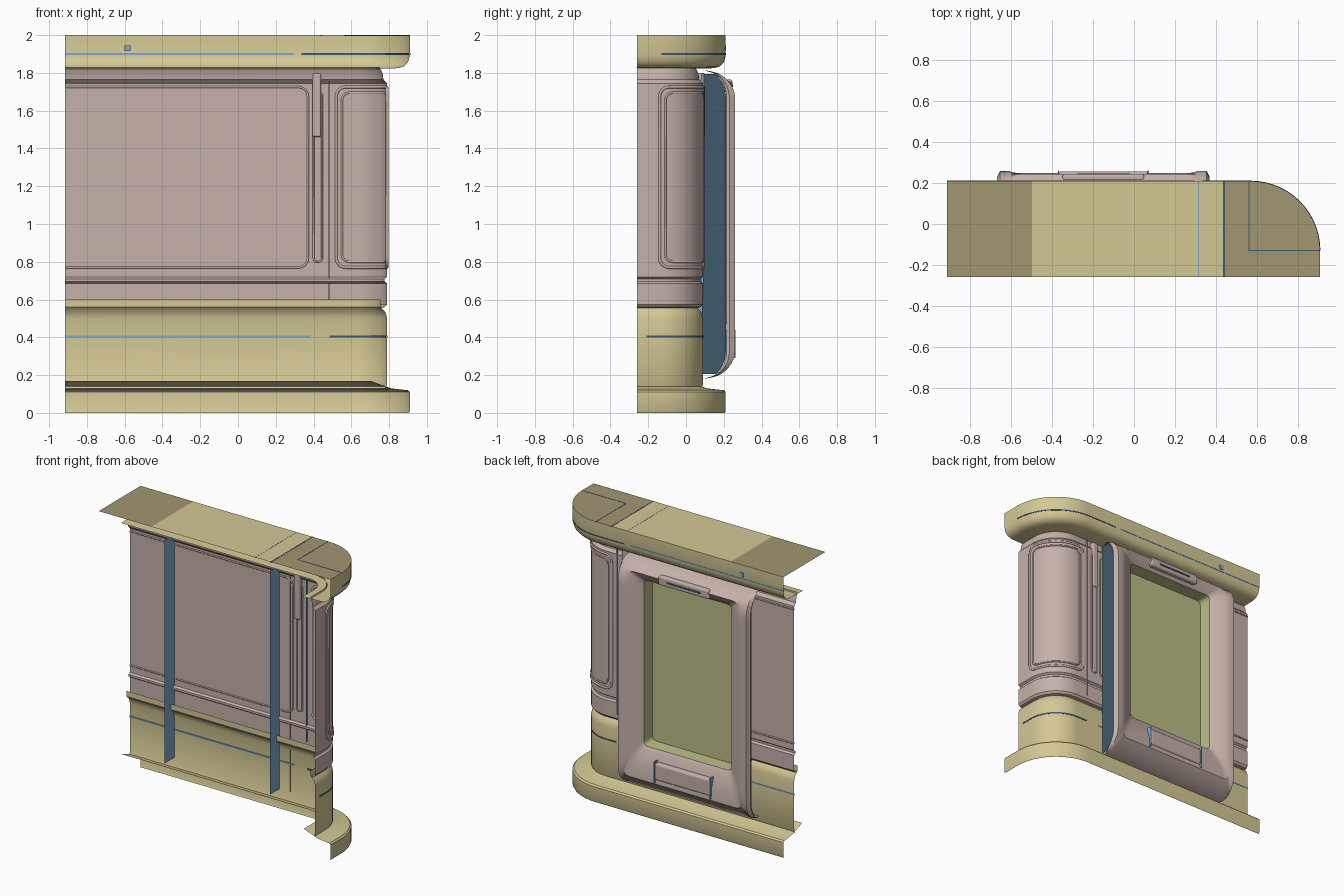
import bpy, bmesh
from math import sin, cos, pi, sqrt, radians

if "Cube" in bpy.data.objects:
    bpy.data.objects.remove(bpy.data.objects["Cube"])

def mat(name, rgb):
    m = bpy.data.materials.new(name)
    m.diffuse_color = (*rgb, 1)
    m.use_nodes = True
    m.node_tree.nodes["Principled BSDF"].inputs["Base Color"].default_value = m.diffuse_color
    return m

KHAKI = mat("khaki", (0.66, 0.58, 0.30))
DARK = mat("dark_khaki", (0.36, 0.31, 0.17))
PINK = mat("dusty_pink", (0.56, 0.44, 0.40))
OLIVE = mat("olive_glass", (0.50, 0.50, 0.24))
BLUE = mat("blue", (0.20, 0.40, 0.62))
NAVY = mat("navy", (0.05, 0.10, 0.15))

def make(name, verts, faces, m, smooth=True):
    me = bpy.data.meshes.new(name)
    me.from_pydata(verts, [], faces)
    ob = bpy.data.objects.new(name, me)
    bpy.context.collection.objects.link(ob)
    me.materials.append(m)
    if smooth:
        bpy.ops.object.select_all(action='DESELECT')
        ob.select_set(True)
        bpy.context.view_layer.objects.active = ob
        bpy.ops.object.shade_smooth_by_angle(angle=radians(35))
    return ob

# plan path: long wall at y=.09, quarter turn, short return wall at x=.79
X0, CX, CY, R = -0.915, 0.57, -0.13, 0.22
L1, LA = CX - X0, R * pi / 2
END = L1 + LA + 0.13

def at(s, o=0.0):
    if s <= L1:
        return X0 + s, CY + R + o
    if s <= L1 + LA:
        a = (s - L1) / R
        return CX + (R + o) * sin(a), CY + (R + o) * cos(a)
    return CX + R + o, CY - (s - L1 - LA)

def stations(s0=0, s1=END, n=14):
    mid = [L1 + LA * i / n for i in range(n + 1)]
    return [s0] + [s for s in mid if s0 < s < s1] + [s1]

def sweep(name, prof, m, s0=0, s1=END):
    st, k = stations(s0, s1), len(prof)
    v = [(*at(s, o), z) for s in st for o, z in prof]
    f = [(i*k+j, (i+1)*k+j, (i+1)*k+j+1, i*k+j+1)
         for i in range(len(st)-1) for j in range(k-1)]
    return make(name, v, f, m)

def box(name, x, y, z, m, bevel=0):
    v = [(a, b, c) for a in x for b in y for c in z]
    f = [(0, 1, 3, 2), (4, 6, 7, 5), (0, 4, 5, 1), (2, 3, 7, 6), (0, 2, 6, 4), (1, 5, 7, 3)]
    ob = make(name, v, f, m, False)
    if bevel:
        b = ob.modifiers.new("bevel", 'BEVEL')
        b.width, b.segments = bevel, 3
    return ob

# swept wall shells
sweep("base_skirt", [(.115, 0), (.12, .01), (.12, .11), (.11, .12), (.02, .13), (-.09, .17)], KHAKI)
sweep("lower_wall", [(-.01, .13), (0, .15), (0, .50), (-.01, .535), (-.035, .56), (-.035, .60)], KHAKI)
sweep("upper_wall", [(-.035, .555), (-.012, .56), (0, .575), (0, .685), (-.014, .695), (-.014, .71),
                     (0, .72), (0, 1.745), (-.02, 1.765), (-.025, 1.80), (-.04, 1.83)], PINK)
sweep("cap_fascia", [(-.10, 1.82), (.06, 1.825), (.09, 1.835), (.11, 1.855), (.12, 1.89), (.12, 2.0)], KHAKI)

# cap top in three slabs
def plate(name, s0, s1, m):
    pts = [at(s, .12) for s in stations(s0, s1)]
    v = [(x, y, 2.0) for x, y in pts] + [(pts[-1][0], -.26, 2.0), (pts[0][0], -.26, 2.0)]
    if s1 == END:
        v.pop(-2)
    make(name, v, [tuple(reversed(range(len(v))))], m, False)
plate("cap_top_left", 0, .415, DARK)
plate("cap_top_middle", .415, 1.355, KHAKI)
plate("cap_top_corner", 1.355, END, DARK)
box("top_seam", (.436, .444), (-.26, .21), (1.995, 2.001), NAVY)
box("top_seam_thin", (.314, .318), (-.26, .21), (1.995, 2.001), BLUE)
box("corner_seam_y", (.56, .566), (-.13, .21), (1.995, 2.001), NAVY)
box("corner_seam_x", (.56, .91), (-.133, -.127), (1.995, 2.001), NAVY)

# thin inlaid stripes
def stripe(name, o, z, h, m, s0, s1):
    sweep(name, [(o-.006, z-h), (o+.002, z-h), (o+.002, z+h), (o-.006, z+h), (o-.006, z-h)], m, s0, s1)
stripe("lower_stripe", 0, .405, .005, BLUE, 0, 1.3)
stripe("lower_stripe_corner", 0, .405, .005, NAVY, 1.40, END - .05)
stripe("cap_stripe", .12, 1.9, .004, BLUE, 0, 1.21)
stripe("cap_stripe_corner", .12, 1.9, .004, NAVY, 1.25, END - .13)

# raised panel borders, laid out along the wall path
def border(name, s0, s1, z0, z1, r, w, is_open=False):
    pts = []
    for cs, cz, a0 in ((s1-r, z0+r, -90), (s1-r, z1-r, 0), (s0+r, z1-r, 90), (s0+r, z0+r, 180)):
        if is_open and a0 in (90, 180):
            pts.append((s0, z1 if a0 == 90 else z0))
            continue
        pts += [(cs + r*cos(radians(a0+t*15)), cz + r*sin(radians(a0+t*15))) for t in range(7)]
    if not is_open:
        full = []
        for (a, b), (c, d) in zip(pts, pts[1:] + pts[:1]):
            n = max(1, int(abs(c-a) / .03))
            full += [(a+(c-a)*i/n, b+(d-b)*i/n) for i in range(n)]
        pts = full
    else:
        pts = pts[-1:] + pts[:-1]
    cu = bpy.data.curves.new(name, 'CURVE')
    cu.dimensions, cu.bevel_depth, cu.bevel_resolution = '3D', w, 1
    sp = cu.splines.new('POLY')
    sp.points.add(len(pts) - 1)
    for p, (s, z) in zip(sp.points, pts):
        p.co = (*at(s), z, 1)
    sp.use_cyclic_u = not is_open
    cu.materials.append(PINK)
    bpy.context.collection.objects.link(bpy.data.objects.new(name, cu))
border("long_panel_border", 0, 1.285, .77, 1.725, .05, .006, True)
border("corner_panel_outer", 1.435, 1.84, .77, 1.725, .05, .008)
border("corner_panel_inner", 1.465, 1.81, .80, 1.695, .04, .006)
border("narrow_panel_border", 1.315, 1.36, .80, 1.70, .02, .005)
box("wall_clip", (.395, .44), (.06, .10), (1.46, 1.80), PINK, .012)
box("corner_seam", (.478, .484), (.08, .093), (.60, 1.80), BLUE)

# window frame: rings running up one side and down the other
FX = -0.15
U = [0, .004, .012, .025, .042, .062, .085, .11, .3, .5]
U = U + [1 - u for u in reversed(U[:-1])]
def bulge(z, top):
    d, e = min(z - .18, 1.815 - z), .15
    k = 0 if d >= e else (e - max(d, 0)) / e
    return .09 + (top - .09) * sqrt(max(0, 1 - k * k))

def ring(hx, z0, z1, r, y):
    right = []
    for u in U:
        z = z0 + (z1 - z0) * u
        d = min(z - z0, z1 - z)
        dx = r - sqrt(max(0, r*r - (r-d)**2)) if d < r else 0
        right.append((hx - dx, y(z) if callable(y) else y, z))
    return [(FX+x, a, z) for x, a, z in right] + [(FX-x, a, z) for x, a, z in reversed(right)]

def loft(name, rings, m, fill=False):
    n = len(rings[0])
    v = [p for r in rings for p in r]
    f = [(i*n+j, i*n+(j+1) % n, (i+1)*n+(j+1) % n, (i+1)*n+j)
         for i in range(len(rings)-1) for j in range(n)]
    if fill:
        f.append(tuple((len(rings)-1)*n + j for j in range(n)))
    return make(name, v, f, m)

edge = ring(.345, .50, 1.68, .03, .195)
loft("window_frame", [
    ring(.515, .19, 1.805, .03, lambda z: bulge(z, .215)),
    ring(.52, .18, 1.815, .035, lambda z: bulge(z, .23)),
    ring(.505, .195, 1.80, .035, lambda z: bulge(z, .26)),
    ring(.46, .28, 1.765, .035, lambda z: bulge(z, .26)),
    ring(.43, .36, 1.745, .035, .245),
    ring(.36, .48, 1.695, .03, .21), edge], PINK)
loft("window_pane", [edge, ring(.34, .505, 1.675, .03, .105)], OLIVE, True)

# side plates closing the frame, passing through the wall
for side, x in (("left", FX - .415), ("right", FX + .415)):
    prof = [(bulge(z, .212), z) for z in [.205, .215, .23, .25, .28, .33, 1.67, 1.72, 1.75, 1.77, 1.785, 1.795]]
    v = [(x, y, z) for y, z in prof] + [(x, -.02, 1.795), (x, -.02, .205)]
    make(side + "_frame_plate", v, [tuple(range(len(v)))], BLUE, False)
v = [(FX + .5, y, z) for y, z in prof] + [(FX + .5, .085, 1.795), (FX + .5, .085, .205)]
make("frame_side_panel", v, [tuple(range(len(v)))], NAVY, False)

# sill pad, header grip and vents
box("sill_pad", (FX-.22, FX+.22), (.20, .258), (.31, .43), PINK, .015)
box("header_grip", (FX-.2, FX+.2), (.19, .245), (1.70, 1.765), PINK, .012)
box("header_slot", (FX-.13, FX+.13), (.2, .248), (1.725, 1.738), NAVY)
for i, x in enumerate((FX-.22, FX+.22)):
    box(f"sill_seam_{i}", (x-.003, x+.003), (.2, .262), (.29, .44), BLUE)
box("cap_badge_plate", (-.60, -.57), (.2, .213), (1.915, 1.945), BLUE)
